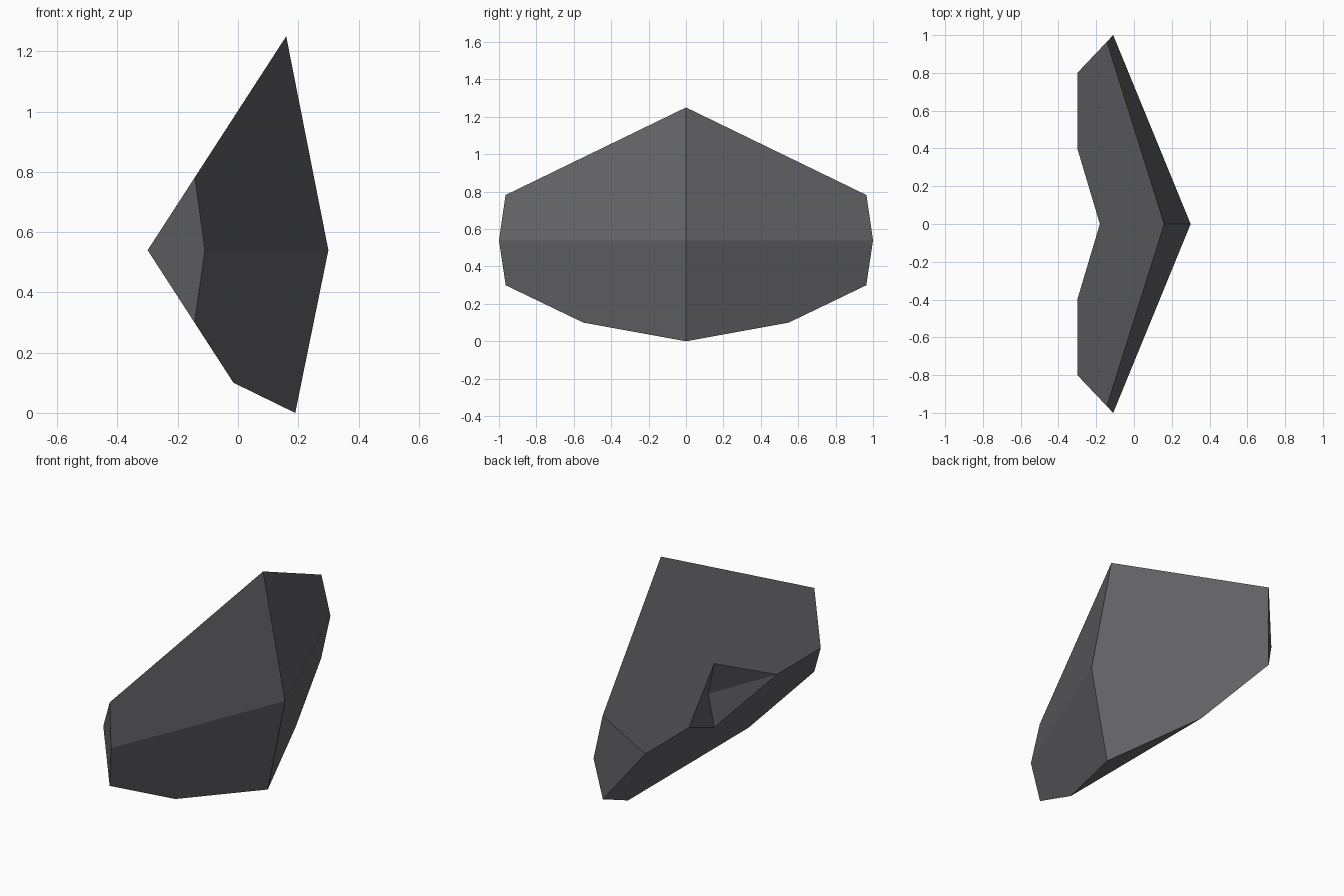
import bpy, bmesh
from mathutils import Vector

if "Cube" in bpy.data.objects:
    bpy.data.objects.remove(bpy.data.objects["Cube"])

slate = bpy.data.materials.new("slate_grey")
slate.diffuse_color = (0.13, 0.13, 0.14, 1)
slate.use_nodes = True
slate.node_tree.nodes["Principled BSDF"].inputs["Base Color"].default_value = slate.diffuse_color


def make_object(name, bm):
    bmesh.ops.recalc_face_normals(bm, faces=bm.faces[:])
    mesh = bpy.data.meshes.new(name)
    bm.to_mesh(mesh)
    bm.free()
    mesh.materials.append(slate)
    obj = bpy.data.objects.new(name, mesh)
    bpy.context.collection.objects.link(obj)
    return obj


def slice_off(bm, a, b, c, inside=(0.0, 0.0, 0.62)):
    """Cut along the plane through three points, keep the inside and cap it."""
    a, b, c = Vector(a), Vector(b), Vector(c)
    n = (b - a).cross(c - a).normalized()
    if n.dot(Vector(inside) - a) > 0:
        n = -n
    cut = bmesh.ops.bisect_plane(bm, geom=bm.verts[:] + bm.edges[:] + bm.faces[:],
                                 plane_co=a, plane_no=n, clear_outer=True, dist=1e-5)
    edges = [e for e in cut["geom_cut"] if isinstance(e, bmesh.types.BMEdge)]
    bmesh.ops.contextual_create(bm, geom=edges)


# Wedge blank: two sloping back faces meeting in a horizontal edge
bm = bmesh.new()
wedge = [(-0.30, 0.54), (0.50, 1.775), (0.50, -0.695)]
face = bm.faces.new([bm.verts.new((x, -1.4, z)) for x, z in wedge])
ext = bmesh.ops.extrude_face_region(bm, geom=[face])
bmesh.ops.translate(bm, vec=(0, 2.8, 0),
                    verts=[v for v in ext["geom"] if isinstance(v, bmesh.types.BMVert)])
bmesh.ops.recalc_face_normals(bm, faces=bm.faces[:])

# Facets: upper front, lower front and end, on both sides
nose = (0.30, 0, 0.54)
for s in (1, -1):
    tip = (-0.11, s, 0.54)
    slice_off(bm, nose, (0.16, 0, 1.25), tip)
    slice_off(bm, nose, (0.19, 0, 0), tip)
    slice_off(bm, tip, (-0.30, s * 0.80, 0.54), (-0.11, s, 0.9))
# Underside facet
slice_off(bm, (0.19, 0, 0), (-0.015, 0.55, 0.10), (-0.015, -0.55, 0.10))
body = make_object("faceted_body", bm)

# Four-sided notch in the back edge
bm = bmesh.new()
apex = Vector((-0.142, 0, 0.54))
rays = [(-0.04, 0, 0.19), (-0.158, 0.4, 0), (-0.04, 0, -0.19), (-0.158, -0.4, 0)]
tip = bm.verts.new(apex)
rim = [bm.verts.new(apex + 2 * Vector(r)) for r in rays]
for i in range(4):
    bm.faces.new((tip, rim[i], rim[(i + 1) % 4]))
bm.faces.new((rim[0], rim[1], rim[3]))
bm.faces.new((rim[2], rim[3], rim[1]))
cutter = make_object("notch_cutter", bm)
cutter.hide_render = True

mod = body.modifiers.new("notch", 'BOOLEAN')
mod.operation = 'DIFFERENCE'
mod.solver = 'EXACT'
mod.object = cutter
bpy.context.view_layer.objects.active = body
bpy.ops.object.modifier_apply(modifier=mod.name)
bpy.data.objects.remove(cutter)
